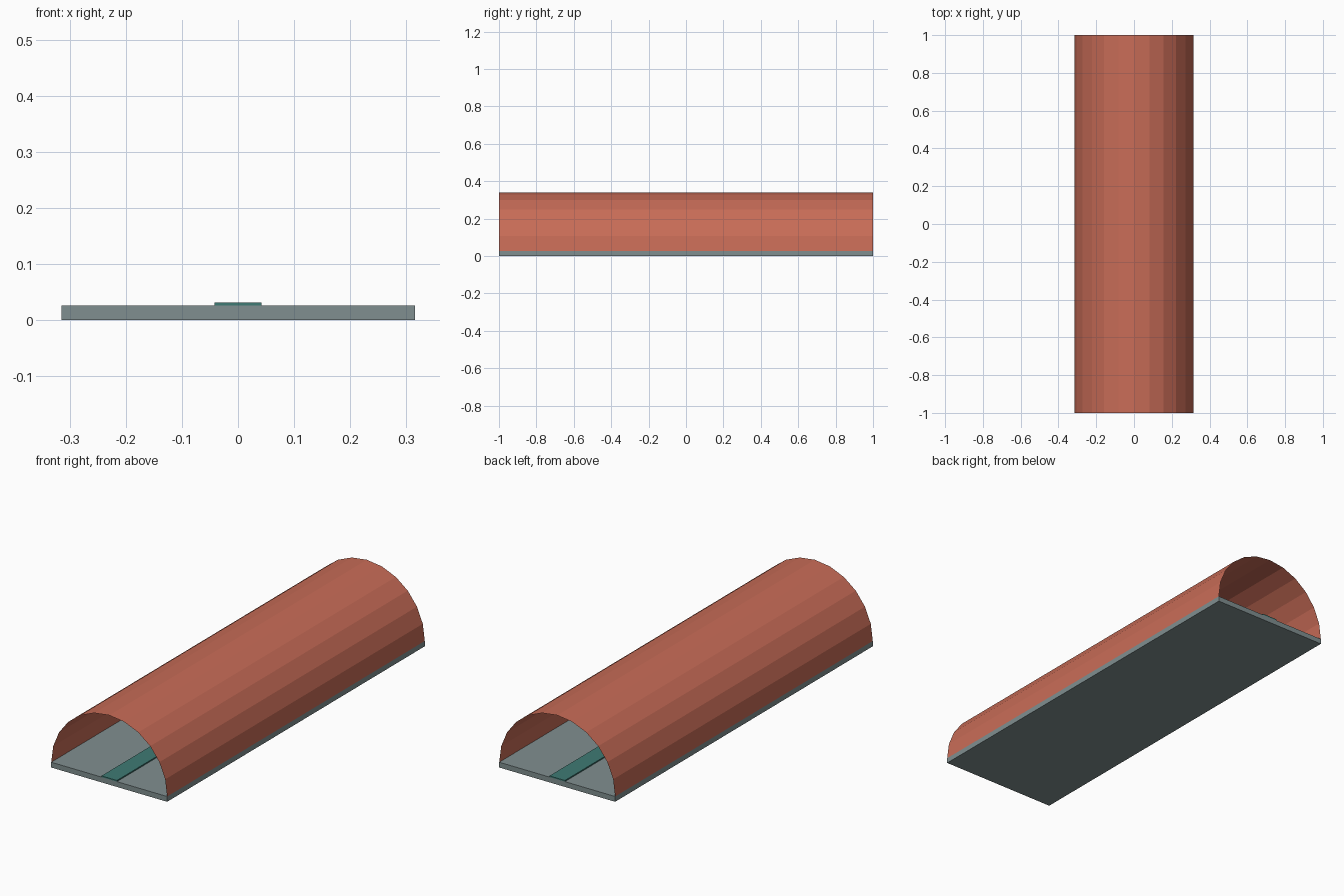
import bpy, bmesh, math

if "Cube" in bpy.data.objects:
    bpy.data.objects.remove(bpy.data.objects["Cube"])

R, HALF, BASE, SIDES = 0.315, 1.0, 0.026, 12


def material(name, rgb):
    m = bpy.data.materials.new(name)
    m.diffuse_color = (*[(c / 255 / 12.92 if c < 10 else ((c / 255 + 0.055) / 1.055) ** 2.4) for c in rgb], 1)
    m.use_nodes = True
    m.node_tree.nodes["Principled BSDF"].inputs["Base Color"].default_value = m.diffuse_color
    return m


def add_object(name, bm, mat):
    mesh = bpy.data.meshes.new(name)
    bm.to_mesh(mesh)
    bm.free()
    mesh.materials.append(mat)
    obj = bpy.data.objects.new(name, mesh)
    bpy.context.collection.objects.link(obj)
    return obj


def box(name, width, z0, z1, mat):
    bm = bmesh.new()
    bmesh.ops.create_cube(bm, size=1)
    for v in bm.verts:
        v.co.x *= width
        v.co.y *= 2 * HALF
        v.co.z = z0 if v.co.z < 0 else z1
    return add_object(name, bm, mat)


terracotta = material("terracotta", (200, 108, 87))
grey = material("blue grey", (128, 143, 144))
teal = material("teal", (62, 122, 116))

# Floor slab and the raised walkway along its middle
box("floor_slab", 2 * R, 0, BASE, grey)
box("walkway", 0.084, BASE, BASE + 0.006, teal)

# Open-ended barrel vault: thin faceted half cylinder
bm = bmesh.new()
rows = []
for i in range(SIDES + 1):
    a = math.pi * i / SIDES
    rows.append([bm.verts.new((R * math.cos(a), y, BASE + R * math.sin(a))) for y in (-HALF, HALF)])
for (a0, a1), (b0, b1) in zip(rows, rows[1:]):
    bm.faces.new((a0, a1, b1, b0))
add_object("barrel_vault", bm, terracotta)
